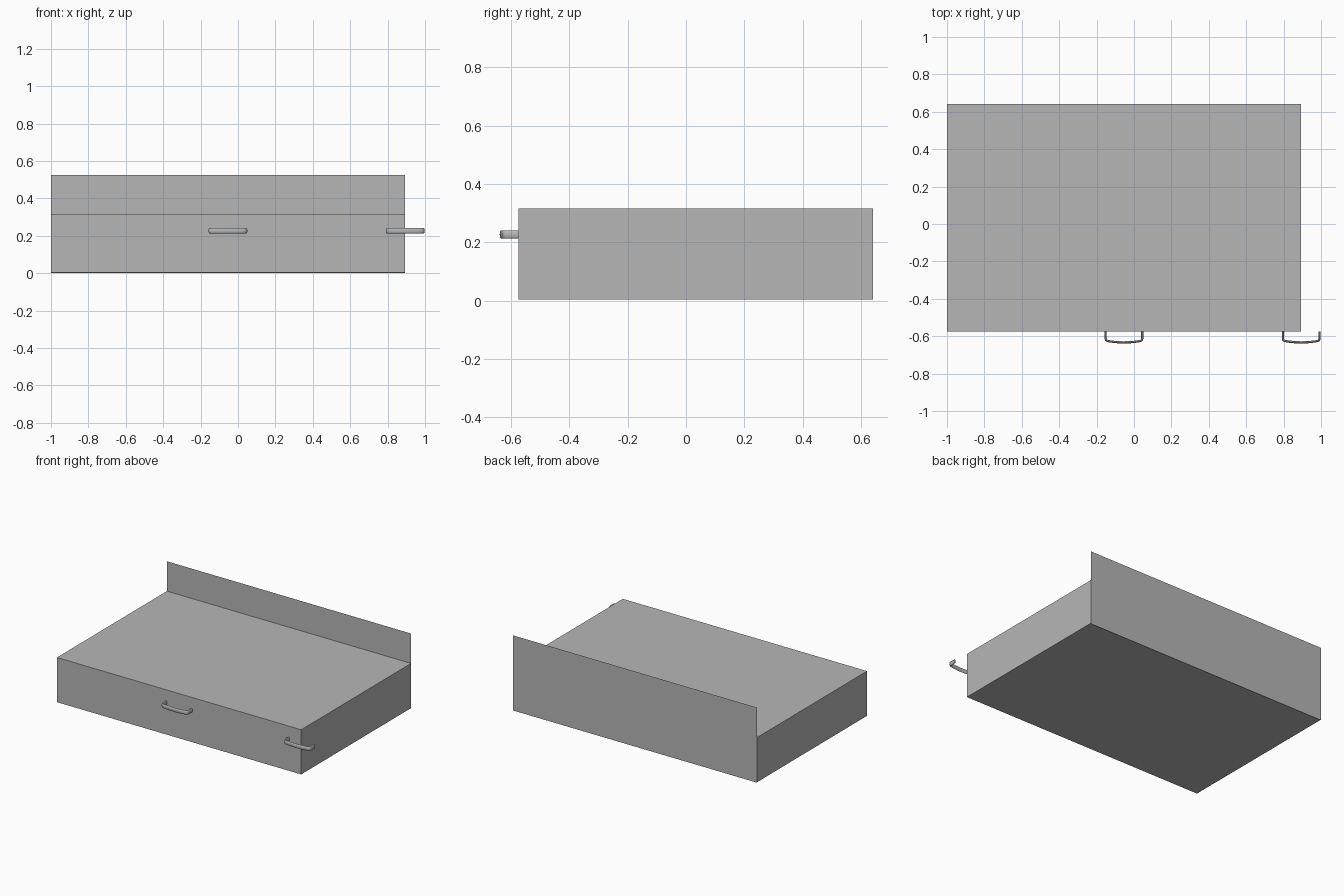
import bpy, bmesh, math
from mathutils import Vector

if "Cube" in bpy.data.objects:
    bpy.data.objects.remove(bpy.data.objects["Cube"])

grey = bpy.data.materials.new("plain grey")
grey.diffuse_color = (0.47, 0.47, 0.47, 1)
grey.use_nodes = True
grey.node_tree.nodes["Principled BSDF"].inputs["Base Color"].default_value = grey.diffuse_color

X0, X1, Y0, Y1 = -1.0, 0.892, -0.575, 0.641
ZB, ZT, ZP = 0.004, 0.317, 0.526


def make(name, bm):
    me = bpy.data.meshes.new(name)
    bm.to_mesh(me)
    bm.free()
    me.materials.append(grey)
    ob = bpy.data.objects.new(name, me)
    bpy.context.collection.objects.link(ob)
    return ob


# drawer body: box whose back is closed by the tall panel
bm = bmesh.new()
bmesh.ops.create_cube(bm, size=1)
for v in bm.verts:
    v.co = Vector((X1 if v.co.x > 0 else X0,
                   Y1 if v.co.y > 0 else Y0,
                   ZT if v.co.z > 0 else ZB))
bm.normal_update()
back = [f for f in bm.faces if f.normal.y > 0.5]
bmesh.ops.delete(bm, geom=back, context='FACES_ONLY')
make("drawer_body", bm)

# back panel: thin sheet rising above the body
bm = bmesh.new()
bm.faces.new([bm.verts.new(p) for p in
              ((X1, Y1, 0), (X0, Y1, 0), (X0, Y1, ZP), (X1, Y1, ZP))])
make("back_panel", bm)


# pull handle: flattened oval swept along a bowed path
def handle(name, cx, cz=0.227, half=0.098, sides=16):
    path = [(-half, Y0), (-half, -0.612), (-half + 0.002, -0.620)]
    n = 10
    for i in range(n + 1):
        t = -1 + 2 * i / n
        path.append((t * (half - 0.008), -0.633 + 0.008 * t * t))
    path += [(half - 0.002, -0.620), (half, -0.612), (half, Y0)]
    pts = [Vector(p) for p in path]
    bm = bmesh.new()
    rings = []
    for i, p in enumerate(pts):
        a, b = pts[max(i - 1, 0)], pts[min(i + 1, len(pts) - 1)]
        d = (b - a).normalized()
        nx, ny = -d.y, d.x
        ring = []
        for k in range(sides):
            ang = 2 * math.pi * k / sides
            w, h = 0.006 * math.cos(ang), 0.0145 * math.sin(ang)
            ring.append(bm.verts.new((cx + p.x + nx * w, p.y + ny * w, cz + h)))
        rings.append(ring)
    for r, s in zip(rings, rings[1:]):
        for k in range(sides):
            j = (k + 1) % sides
            bm.faces.new((r[k], r[j], s[j], s[k]))
    bm.faces.new(rings[0])
    bm.faces.new(rings[-1])
    bmesh.ops.recalc_face_normals(bm, faces=bm.faces)
    ob = make(name, bm)
    bpy.ops.object.select_all(action='DESELECT')
    ob.select_set(True)
    bpy.context.view_layer.objects.active = ob
    bpy.ops.object.shade_smooth_by_angle(angle=math.radians(40))


handle("centre_handle", -0.054)
handle("right_handle", 0.894)
